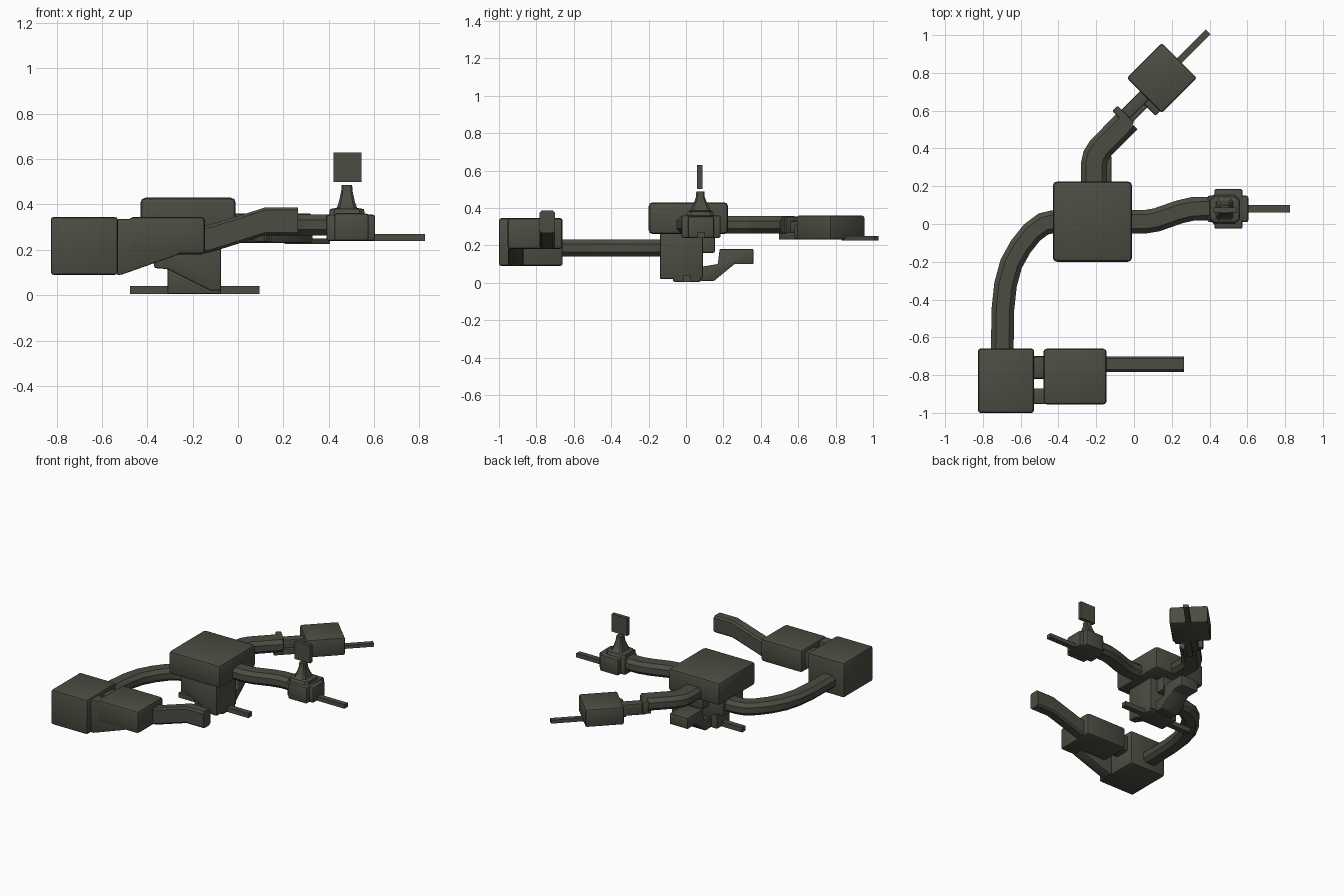
import bpy, bmesh, math
from mathutils import Vector, Matrix

if "Cube" in bpy.data.objects:
    bpy.data.objects.remove(bpy.data.objects["Cube"])

mat = bpy.data.materials.new("dark_olive_grey")
mat.diffuse_color = (0.07, 0.075, 0.055, 1)
mat.use_nodes = True
mat.node_tree.nodes["Principled BSDF"].inputs["Base Color"].default_value = mat.diffuse_color


def finish(name, bm, bevel=0.0):
    bmesh.ops.recalc_face_normals(bm, faces=bm.faces[:])
    if bevel:
        edges = [e for e in bm.edges if e.is_manifold and e.calc_face_angle() > 0.3]
        bmesh.ops.bevel(bm, geom=edges, offset=bevel, segments=2, profile=0.5,
                        affect='EDGES', clamp_overlap=True)
    me = bpy.data.meshes.new(name)
    bm.to_mesh(me)
    bm.free()
    me.materials.append(mat)
    ob = bpy.data.objects.new(name, me)
    bpy.context.collection.objects.link(ob)
    bpy.ops.object.select_all(action='DESELECT')
    ob.select_set(True)
    bpy.context.view_layer.objects.active = ob
    bpy.ops.object.shade_smooth_by_angle(angle=math.radians(40))
    return ob


def loft(name, rings, bevel=0.0, caps=True):
    bm = bmesh.new()
    vs = [[bm.verts.new(p) for p in r] for r in rings]
    n = len(vs[0])
    for a, b in zip(vs, vs[1:]):
        for i in range(n):
            bm.faces.new((a[i], a[(i + 1) % n], b[(i + 1) % n], b[i]))
    if caps:
        bm.faces.new(vs[0])
        bm.faces.new(vs[-1])
    return finish(name, bm, bevel)


def box(name, x, y, z, bevel=0.0, turn=None):
    """Box from ranges; turn = (cx, cy) places it in a frame rotated 45 degrees."""
    rings = [[Vector((a, b, c)) for a, b in
              ((x[0], y[0]), (x[1], y[0]), (x[1], y[1]), (x[0], y[1]))] for c in z]
    if turn:
        m = Matrix.Translation((turn[0], turn[1], 0)) @ Matrix.Rotation(math.pi / 4, 4, 'Z')
        rings = [[m @ p for p in r] for r in rings]
    return loft(name, rings, bevel)


def profile_xz(name, pts, y, bevel=0.0):
    return loft(name, [[Vector((a, b, c)) for a, c in pts] for b in y], bevel)


def profile_yz(name, pts, x, bevel=0.0):
    return loft(name, [[Vector((b, a, c)) for a, c in pts] for b in x], bevel)


def sweep(name, path, w, h, ch=0.025):
    """Chamfered rectangular hose following a path, with mitred corners."""
    p = [Vector(q) for q in path]
    sec = [(w, h - ch), (w - ch, h), (ch - w, h), (-w, h - ch),
           (-w, ch - h), (ch - w, -h), (w - ch, -h), (w, ch - h)]
    rings = []
    for i, q in enumerate(p):
        t0 = (q - p[i - 1]).normalized() if i else (p[1] - q).normalized()
        t1 = (p[i + 1] - q).normalized() if i < len(p) - 1 else t0
        t = (t0 + t1).normalized()
        side = Vector((t.y, -t.x, 0)).normalized() / max(0.5, t.dot(t0))
        rings.append([q + side * a + Vector((0, 0, b)) for a, b in sec])
    return loft(name, rings)


# central body
box("central_body", (-0.43, -0.01), (-0.20, 0.225), (0.26, 0.43), 0.022)

# lower block with sloped underside, its foot, and cross bar
profile_xz("lower_block", [(-0.37, 0.12), (-0.31, 0.115), (-0.12, 0.02), (-0.075, 0.02),
                           (-0.075, 0.27), (-0.37, 0.27)], (-0.14, 0.09), 0.008)
box("lower_foot", (-0.31, -0.075), (-0.07, 0.08), (0.005, 0.15), 0.008)
box("cross_bar", (-0.475, 0.095), (-0.015, 0.025), (0.005, 0.04))
profile_yz("rear_step", [(0.36, 0.10), (0.36, 0.18), (0.18, 0.18), (0.17, 0.10), (0.08, 0.085),
                         (0.08, 0.01), (0.15, 0.01), (0.26, 0.10)], (-0.265, -0.12), 0.005)
box("rear_hanger", (-0.25, -0.13), (0.08, 0.155), (0.16, 0.27), 0.01)

# left arm: long curved hose to the end box
sweep("left_hose", [(-0.32, 0.012, 0.185), (-0.43, 0.012, 0.185), (-0.48, 0.0, 0.185),
                    (-0.54, -0.045, 0.185), (-0.60, -0.12, 0.185), (-0.65, -0.21, 0.185),
                    (-0.68, -0.32, 0.185), (-0.694, -0.45, 0.185), (-0.698, -0.70, 0.185)],
      0.06, 0.046)
box("left_end_box", (-0.825, -0.53), (-1.0, -0.66), (0.09, 0.345), 0.012)
box("left_neck", (-0.55, -0.46), (-0.82, -0.70), (0.20, 0.32), 0.015)
box("left_front_box", (-0.48, -0.145), (-0.955, -0.66), (0.18, 0.345), 0.018)
profile_xz("left_side_wedge", [(-0.535, 0.09), (-0.515, 0.09), (-0.26, 0.18), (-0.26, 0.335),
                               (-0.535, 0.335)], (-0.953, -0.87), 0.006)
sweep("left_nozzle", [(-0.17, -0.742, 0.243), (-0.12, -0.742, 0.25), (0.12, -0.742, 0.326),
                      (0.265, -0.742, 0.326)], 0.041, 0.061, 0.012)

# right arm: S shaped hose, hub, rod
sweep("right_hose", [(-0.04, 0.012, 0.31), (0.06, 0.012, 0.31), (0.12, 0.022, 0.31),
                     (0.24, 0.064, 0.31), (0.31, 0.08, 0.31), (0.41, 0.082, 0.31)],
      0.062, 0.046)
box("right_hub_long", (0.39, 0.605), (0.01, 0.15), (0.24, 0.355), 0.01)
box("right_hub_wide", (0.425, 0.575), (-0.025, 0.185), (0.24, 0.36), 0.01)
box("right_rod", (0.59, 0.825), (0.062, 0.10), (0.24, 0.27))


# spire on the right hub, with a floating panel
def rect(hx, hy, z):
    c = min(hx, hy) * 0.3
    pts = [(hx, hy - c), (hx - c, hy), (c - hx, hy), (-hx, hy - c),
           (-hx, c - hy), (c - hx, -hy), (hx - c, -hy), (hx, c - hy)]
    return [Vector((0.48 + a, 0.077 + b, z)) for a, b in pts]


loft("spire", [rect(*r) for r in ((0.08, 0.08, 0.35), (0.075, 0.066, 0.38), (0.045, 0.055, 0.385),
                                  (0.036, 0.043, 0.41), (0.029, 0.03, 0.44),
                                  (0.025, 0.023, 0.46), (0.023, 0.022, 0.487))])
box("panel", (0.42, 0.545), (0.06, 0.088), (0.50, 0.63))

# rear arm: hose bending 45 degrees, hub and rod in the turned frame
sweep("rear_hose", [(-0.212, 0.20, 0.31), (-0.212, 0.32, 0.31), (-0.203, 0.36, 0.31),
                    (-0.178, 0.40, 0.31), (-0.03, 0.55, 0.31)], 0.068, 0.046)
hub = (0.148, 0.773)
box("rear_collar", (-0.31, -0.27), (-0.063, 0.063), (0.265, 0.355), 0.008, hub)
box("rear_neck", (-0.30, -0.10), (-0.032, 0.032), (0.245, 0.33), 0.01, hub)
box("rear_under_strip", (-0.34, -0.10), (-0.055, -0.01), (0.23, 0.27), 0.006, hub)
box("rear_hub", (-0.131, 0.131), (-0.131, 0.131), (0.23, 0.36), 0.012, hub)
box("rear_hub_lip", (-0.165, -0.12), (-0.118, 0.03), (0.235, 0.31), 0.008, hub)
box("rear_rod", (0.10, 0.345), (-0.018, 0.018), (0.225, 0.25), 0, hub)
